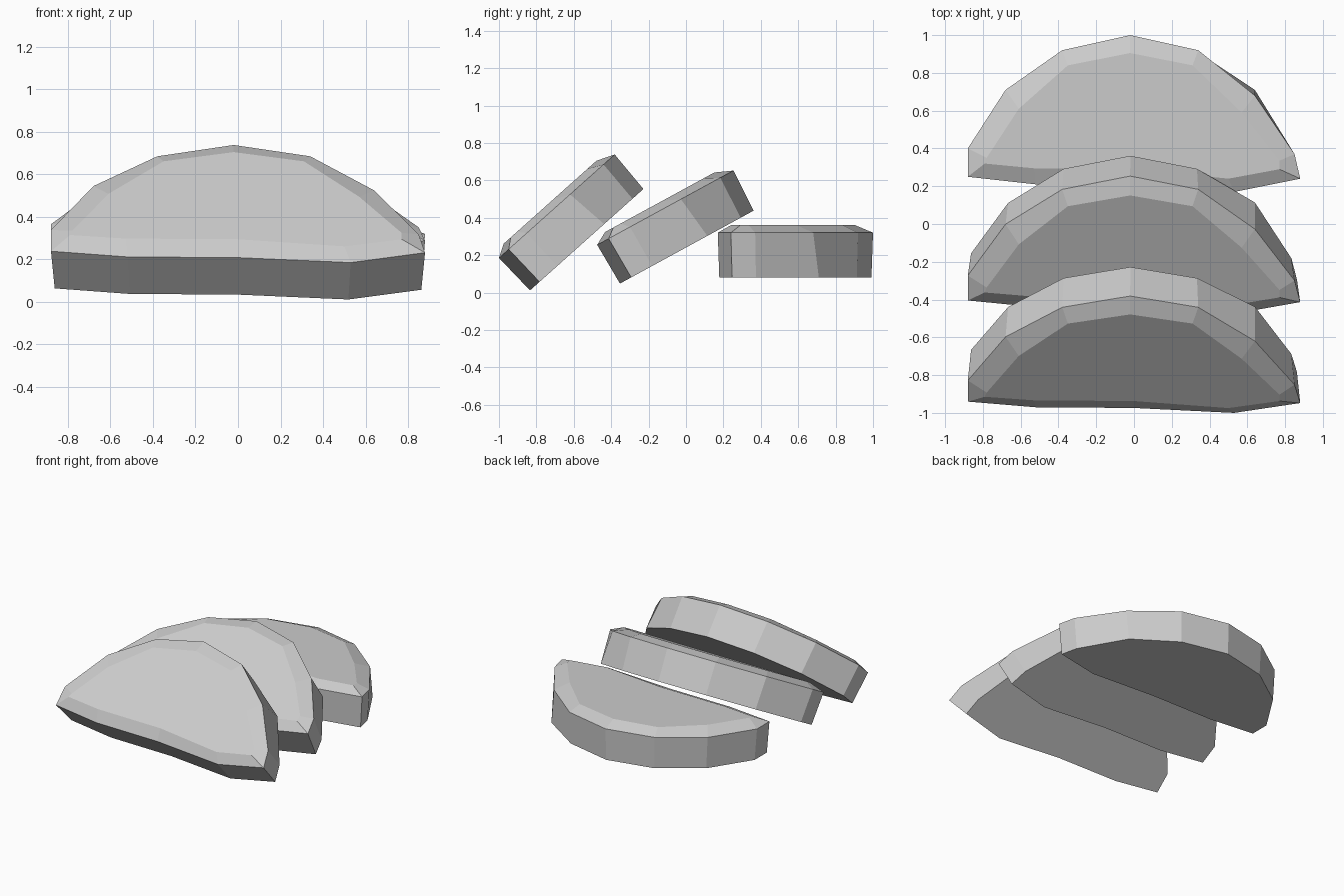
import bpy
import bmesh
from math import radians
from mathutils import Matrix

default = bpy.data.objects.get("Cube")
if default:
    bpy.data.objects.remove(default, do_unlink=True)

grey = bpy.data.materials.new("plain grey")
grey.use_nodes = True
colour = (0.6, 0.6, 0.6, 1)
grey.diffuse_color = colour
grey.node_tree.nodes["Principled BSDF"].inputs["Base Color"].default_value = colour

# Slice outline: domed back edge, then the nearly straight front edge
RIM = [(-.88, .08), (-.88, .23), (-.68, .54), (-.38, .75), (-.02, .83), (.34, .75),
       (.64, .51), (.85, .2), (.88, .07), (.53, 0), (0, .035), (-.52, .04)]
# Flat face inside the bevelled rim
FACE = [(-.79, .15), (-.78, .18), (-.61, .44), (-.35, .67), (-.02, .735), (.31, .67),
        (.57, .42), (.77, .165), (.77, .12), (.5, .07), (0, .12), (-.53, .125)]
THICK, BEVEL, MIDDLE = .24, .04, .4


def underside(point):
    """Pull an outline point slightly inwards for the bottom edge."""
    x, y = point
    return x * .98, MIDDLE + (y - MIDDLE) * .98


def make_slice_mesh():
    bm = bmesh.new()
    base = [underside(p) for p in RIM]
    base[6] = (.64, .54)  # the right shoulder flares out below
    levels = [(base, -THICK), (RIM, 0), (FACE, BEVEL)]
    rings = [[bm.verts.new((x, y, z)) for x, y in pts] for pts, z in levels]
    count = len(RIM)
    for low, high in zip(rings, rings[1:]):
        for i in range(count):
            j = (i + 1) % count
            bm.faces.new((low[i], low[j], high[j], high[i]))
    bm.faces.new(rings[0])
    bm.faces.new(rings[-1])
    bmesh.ops.recalc_face_normals(bm, faces=bm.faces)
    mesh = bpy.data.meshes.new("slice")
    bm.to_mesh(mesh)
    bm.free()
    mesh.materials.append(grey)
    return mesh


# Three overlapping slices, each leaning on the one behind
slice_mesh = make_slice_mesh()
for name, y, z, tilt in [("back_slice", .17, .32, 0),
                         ("middle_slice", -.475, .255, 28.6),
                         ("front_slice", -1, .185, 41.8)]:
    obj = bpy.data.objects.new(name, slice_mesh)
    obj.matrix_world = Matrix.Translation((0, y, z)) @ Matrix.Rotation(radians(tilt), 4, "X")
    bpy.context.collection.objects.link(obj)
